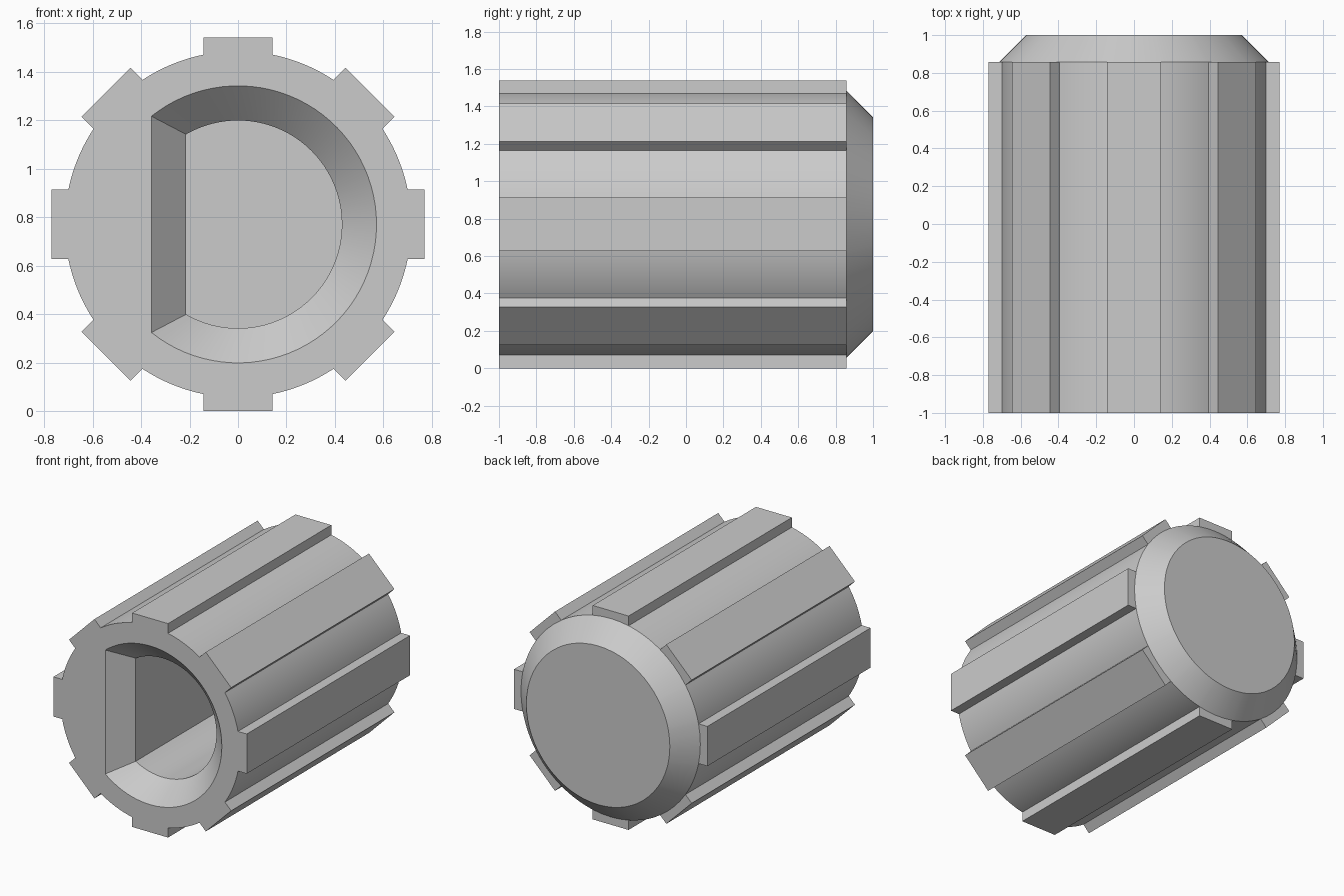
import bpy
import bmesh
from math import cos, sin, asin, acos, hypot, pi

cube = bpy.data.objects.get("Cube")
if cube:
    bpy.data.objects.remove(cube, do_unlink=True)

UNIT = 1 / 7
AXIS_Z = 0.77
BODY_R = 5 * UNIT
RIB_R = 0.77
RIB_HALF = UNIT
RIBS = 8
FRONT, SHOULDER, BACK = -1, 1 - UNIT, 1
BORE_END = 1 - 2 * UNIT

grey = bpy.data.materials.new("plain grey")
grey.use_nodes = True
colour = (0.6, 0.6, 0.6, 1)
grey.diffuse_color = colour
grey.node_tree.nodes["Principled BSDF"].inputs["Base Color"].default_value = colour

bm = bmesh.new()


def arc(radius, start, end, steps):
    """Points (x, z) along an arc, both ends included."""
    angles = [start + (end - start) * i / steps for i in range(steps + 1)]
    return [(radius * cos(a), radius * sin(a)) for a in angles]


def ring(points, y):
    return [bm.verts.new((x, y, AXIS_Z + z)) for x, z in points]


def bridge(a, b):
    for i in range(len(a)):
        j = (i + 1) % len(a)
        bm.faces.new((a[i], a[j], b[j], b[i]))


def d_shape(radius, flat_x):
    half = acos(flat_x / radius)
    return arc(radius, -half, half, 64)


# Ribbed outline, and the plain circle that shares its gap arcs
rib_half_angle = asin(RIB_HALF / BODY_R)
corner_r = hypot(RIB_R, RIB_HALF)
corner_angle = asin(RIB_HALF / corner_r)
front_outline, shoulder_outline, shoulder_circle, back_circle = [], [], [], []
for k in range(RIBS):
    mid = k * 2 * pi / RIBS
    under = arc(BODY_R, mid - rib_half_angle, mid + rib_half_angle, 4)
    corners = arc(corner_r, mid - corner_angle, mid + corner_angle, 1)
    gap = arc(BODY_R, mid + rib_half_angle,
              mid + 2 * pi / RIBS - rib_half_angle, 12)
    front_outline += ring(corners + gap, FRONT)
    corner_verts = ring(corners, SHOULDER)
    gap_verts = ring(gap, SHOULDER)
    under_verts = ring(under[1:-1], SHOULDER)
    shoulder_outline += corner_verts + gap_verts
    shoulder_circle += under_verts + gap_verts
    taper = 4 * UNIT / BODY_R
    back_circle += ring([(x * taper, z * taper) for x, z in under[1:-1] + gap], BACK)

# Ribbed sides, tapered back and its flat end
bridge(front_outline, shoulder_outline)
bridge(shoulder_circle, back_circle)
bm.faces.new(back_circle)

# Back end of each rib
n_out, n_circ = len(shoulder_outline) // RIBS, len(shoulder_circle) // RIBS
for k in range(RIBS):
    before = shoulder_outline[k * n_out - 1]
    corners = shoulder_outline[k * n_out:k * n_out + 2]
    after = shoulder_outline[k * n_out + 2]
    under = shoulder_circle[k * n_circ:k * n_circ + 3]
    bm.faces.new([before] + corners + [after] + under[::-1])

# D-shaped blind bore with a bevelled mouth
mouth = ring(d_shape(4 * UNIT, -2.5 * UNIT), FRONT)
throat = ring(d_shape(3 * UNIT, -1.5 * UNIT), FRONT + UNIT)
floor = ring(d_shape(3 * UNIT, -1.5 * UNIT), BORE_END)
bridge(mouth, throat)
bridge(throat, floor)
bm.faces.new(floor)

# Front face between the outline and the bore mouth
rim = [e for e in bm.edges if e.is_boundary
       and all(abs(v.co.y - FRONT) < 0.001 for v in e.verts)]
bmesh.ops.triangle_fill(bm, edges=rim, use_beauty=True, normal=(0, -1, 0))
bmesh.ops.recalc_face_normals(bm, faces=bm.faces)

mesh = bpy.data.meshes.new("ribbed_knob")
bm.to_mesh(mesh)
bm.free()
mesh.materials.append(grey)
knob = bpy.data.objects.new("ribbed_knob", mesh)
bpy.context.collection.objects.link(knob)
bpy.ops.object.select_all(action='DESELECT')
knob.select_set(True)
bpy.context.view_layer.objects.active = knob
bpy.ops.object.shade_smooth_by_angle(angle=pi / 6)
